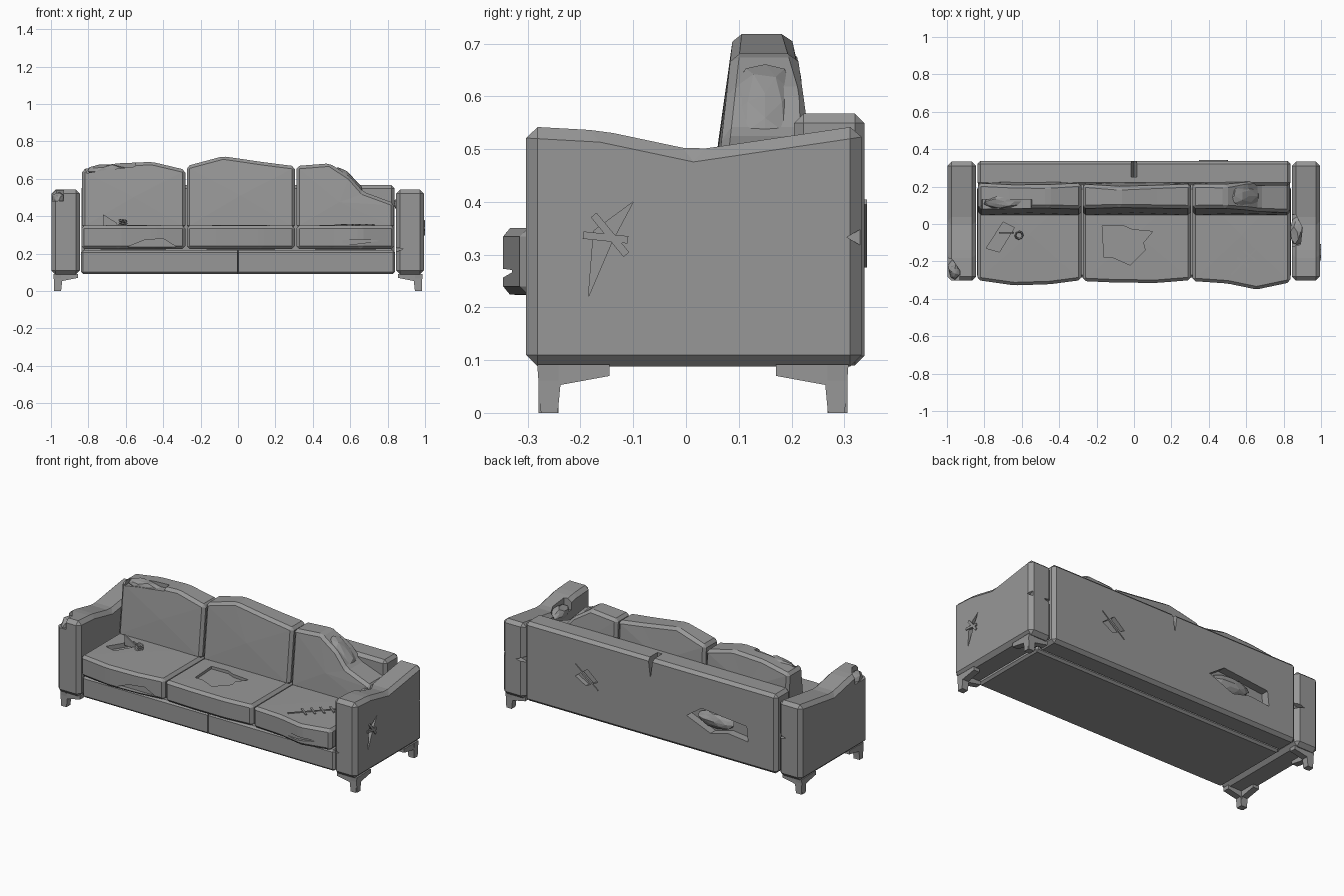
import bpy, bmesh, random
from mathutils import Vector

if "Cube" in bpy.data.objects:
    bpy.data.objects.remove(bpy.data.objects["Cube"])
random.seed(4)


def prism(name, pts, axis, lo, hi, bevel=0.0, puff=0.0, shape=None):
    """Extrude a 2D outline along an axis, optionally chamfered and puffed."""
    put = {'x': lambda a, b, d: (d, a, b), 'y': lambda a, b, d: (a, d, b),
           'z': lambda a, b, d: (a, b, d)}[axis]
    bm = bmesh.new()
    n = len(pts)
    ends = [[bm.verts.new(put(a, b, d)) for a, b in pts] for d in (lo, hi)]
    for ring in ends:
        bm.faces.new(ring)
    for i in range(n):
        j = (i + 1) % n
        bm.faces.new((ends[0][i], ends[0][j], ends[1][j], ends[1][i]))
    if shape:
        for v in bm.verts:
            v.co = shape(v.co)
    bmesh.ops.recalc_face_normals(bm, faces=bm.faces)
    if bevel:
        bmesh.ops.bevel(bm, geom=list(bm.edges), offset=bevel, segments=1,
                        affect='EDGES', clamp_overlap=True)
    if puff:
        big = [f for f in bm.faces if f.calc_area() > 0.05]
        bmesh.ops.poke(bm, faces=big, offset=puff)
    me = bpy.data.meshes.new(name)
    bm.to_mesh(me)
    bm.free()
    ob = bpy.data.objects.new(name, me)
    bpy.context.collection.objects.link(ob)
    return ob


def box(name, x, y, z, bevel=0.015, puff=0.0):
    pts = [(x[0], y[0]), (x[1], y[0]), (x[1], y[1]), (x[0], y[1])]
    return prism(name, pts, 'z', z[0], z[1], bevel, puff)


def cut(ob, pts, axis, lo, hi):
    """Subtract a prism from a part to make a tear."""
    tool = prism('cutter', pts, axis, lo, hi)
    tool.hide_render = True
    m = ob.modifiers.new('tear', 'BOOLEAN')
    m.operation, m.solver, m.object = 'DIFFERENCE', 'EXACT', tool
    bpy.context.view_layer.objects.active = ob
    bpy.ops.object.modifier_apply(modifier=m.name)
    bpy.data.objects.remove(tool)


def bar(name, p0, p1, w=0.012):
    p0, p1 = Vector(p0), Vector(p1)
    bpy.ops.mesh.primitive_cube_add(size=1, location=(p0 + p1) / 2)
    ob = bpy.context.object
    ob.name = name
    ob.scale = (w, w, (p1 - p0).length)
    ob.rotation_euler = (p1 - p0).to_track_quat('Z', 'Y').to_euler()


def stuffing(name, loc, size, tilt=0.0):
    bpy.ops.mesh.primitive_ico_sphere_add(subdivisions=2, radius=1, location=loc,
                                          rotation=(0, tilt, 0))
    ob = bpy.context.object
    ob.name, ob.scale = name, size
    for v in ob.data.vertices:
        v.co *= random.uniform(0.8, 1.05)


# Arms with dipped tops
arm = [(-.303, .088), (.333, .088), (.333, .545), (.015, .498), (-.16, .535), (-.303, .543)]
right_arm = prism('right_arm', arm, 'x', .845, .994, .022)
left_arm = prism('left_arm', arm, 'x', -.998, -.845, .022)

# Corner legs: upright foot plus inward bracket
foot = [(-.282, .092), (-.145, .092), (-.145, .07), (-.238, .053), (-.243, 0), (-.275, 0)]
bracket = [(.987, .092), (.855, .092), (.855, .07), (.94, .053), (.946, 0), (.981, 0)]
for side, s in (('right', 1), ('left', -1)):
    for end in ('front', 'rear'):
        fy = (lambda y: y) if end == 'front' else (lambda y: .026 - y)
        xs = sorted((s * .946, s * .985))
        prism(f'{end}_{side}_leg', [(fy(y), z) for y, z in foot], 'x', *xs)
        ys = sorted((fy(-.28), fy(-.242)))
        prism(f'{end}_{side}_leg_bracket', [(s * x, z) for x, z in bracket], 'y', *ys)

# Base rail with a thin front seam, and back frame
base = box('base', (-.84, .84), (-.285, .2), (.09, .218), .012)
cut(base, [(-.006, -.3), (.006, -.3), (0, -.265)], 'z', .05, .3)
back = box('back_frame', (-.838, .838), (.205, .338), (.09, .567), .018)

# Seat cushions
fronts = {
    'left': [(-.838, -.30), (-.64, -.328), (-.45, -.322), (-.282, -.30)],
    'middle': [(-.274, -.305), (-.1, -.313), (.12, -.315), (.304, -.30)],
    'right': [(.312, -.305), (.5, -.318), (.655, -.35), (.836, -.312)],
}
seats = {}
for k, f in fronts.items():
    outline = f + [(f[-1][0], .2), (f[0][0], .2)]
    seats[k] = prism(f'{k}_seat_cushion', outline, 'z', .224, .35, .016, .003)


# Back cushions, leaning front and rounded-off rear
def lean(co):
    y = .06 + .11 * (co.z - .45) if co.y < .15 else .233 - .3 * max(0, co.z - .6)
    return Vector((co.x, y, co.z))


tops = {
    'left': [(-.282, .648), (-.46, .69), (-.65, .682), (-.834, .65)],
    'middle': [(.304, .667), (.14, .688), (-.08, .72), (-.274, .668)],
    'right': [(.834, .47), (.67, .53), (.6, .61), (.49, .682), (.312, .668)],
}
cushions = {}
for k, t in tops.items():
    outline = [(t[-1][0], .335), (t[0][0], .335)] + t
    cushions[k] = prism(f'{k}_back_cushion', outline, 'y', .07, .23, .016, .006, lean)

# Torn corner of the right back cushion and torn top of the left one
stuffing('right_cushion_stuffing', (.585, .15, .575), (.12, .07, .05), .8)
cut(cushions['left'], [(-.81, .63), (-.72, .645), (-.55, .665), (-.54, .72), (-.82, .72)],
    'y', .03, .13)
stuffing('left_cushion_stuffing', (-.69, .12, .64), (.12, .045, .04))

# Holes in the seats and front tears
cut(seats['left'], [(-.79, -.13), (-.7, .01), (-.64, -.02), (-.72, -.15)], 'z', .325, .4)
cut(seats['middle'], [(-.17, -.01), (-.06, -.008), (-.01, -.03), (.1, -.04), (.05, -.1),
                      (.06, -.14), (-.02, -.22), (-.11, -.18), (-.16, -.18)], 'z', .335, .4)
cut(seats['left'], [(-.59, .236), (-.5, .272), (-.4, .28), (-.33, .236)], 'y', -.37, -.295)
cut(seats['right'], [(.45, .26), (.6, .275), (.78, .27), (.62, .25)], 'y', -.37, -.33)
prism('seat_tear_flap', [(-.72, .345), (-.722, .41), (-.65, .365), (-.64, .345)], 'y', -.05, -.042)
for i in range(3):
    bpy.ops.mesh.primitive_torus_add(location=(-.615, -.06, .352 + .012 * i), major_segments=8,
                                     minor_segments=4, major_radius=.02, minor_radius=.005,
                                     rotation=(.2, .15, 0))
    bpy.context.object.name = 'loose_spring_coil'

# Stitched seam on the right seat
a, b = Vector((.52, -.27, .352)), Vector((.73, -.055, .352))
bar('seat_seam', a, b, .008)
for t in (.3, .47, .64, .82):
    c = a.lerp(b, t)
    d = Vector((.03, -.024, 0))
    bar('seat_stitch', c - d, c + d, .01)

# Stitched slit on the right arm
cut(right_arm, [(-.1, .4), (-.175, .345), (-.185, .22), (-.14, .325)], 'x', .97, 1.1)
bar('arm_stitch', (.993, -.175, .375), (.993, -.113, .30), .014)
bar('arm_stitch', (.993, -.195, .337), (.993, -.11, .328), .014)

# Torn arm corners with stuffing
cut(left_arm, [(-1.1, -.4), (-.94, -.4), (-.93, -.25), (-.97, -.19), (-1.1, -.15)], 'z', .48, .6)
stuffing('left_arm_stuffing', (-.958, -.24, .485), (.038, .06, .05))
cut(right_arm, [(.8, -.13), (.89, -.11), (.9, -.02), (.865, .05), (.8, .05)], 'z', .46, .6)
stuffing('right_arm_stuffing', (.872, -.04, .46), (.04, .08, .045))
for arm_part, s in ((right_arm, 1), (left_arm, -1)):
    cut(arm_part, [(s * .8, .36), (s * .8, .30), (s * .9, .325)], 'y', .3, .4)
cut(right_arm, [(.80, .24), (.80, .19), (.885, .225)], 'y', -.4, -.28)
cut(right_arm, [(.36, .365), (.36, .30), (.305, .333)], 'x', .975, 1.1)

# Back frame notch, hole and stitched slit
cut(back, [(-.02, .6), (.02, .6), (0, .45)], 'y', .25, .4)
cut(back, [(-.24, .29), (-.34, .36), (-.49, .345), (-.64, .33), (-.65, .24), (-.52, .255),
           (-.40, .225)], 'y', .29, .4)
stuffing('back_hole_stuffing', (-.42, .30, .295), (.13, .035, .05))
cut(back, [(.35, .33), (.42, .39), (.5, .33), (.43, .29)], 'y', .31, .4)
bar('back_stitch', (.5, .337, .40), (.35, .337, .28))

# Dark grey upholstery on everything
grey = bpy.data.materials.new('dark_upholstery')
grey.diffuse_color = (.31, .31, .31, 1)
grey.use_nodes = True
grey.node_tree.nodes["Principled BSDF"].inputs["Base Color"].default_value = grey.diffuse_color
for ob in bpy.data.objects:
    ob.data.materials.clear()
    ob.data.materials.append(grey)
